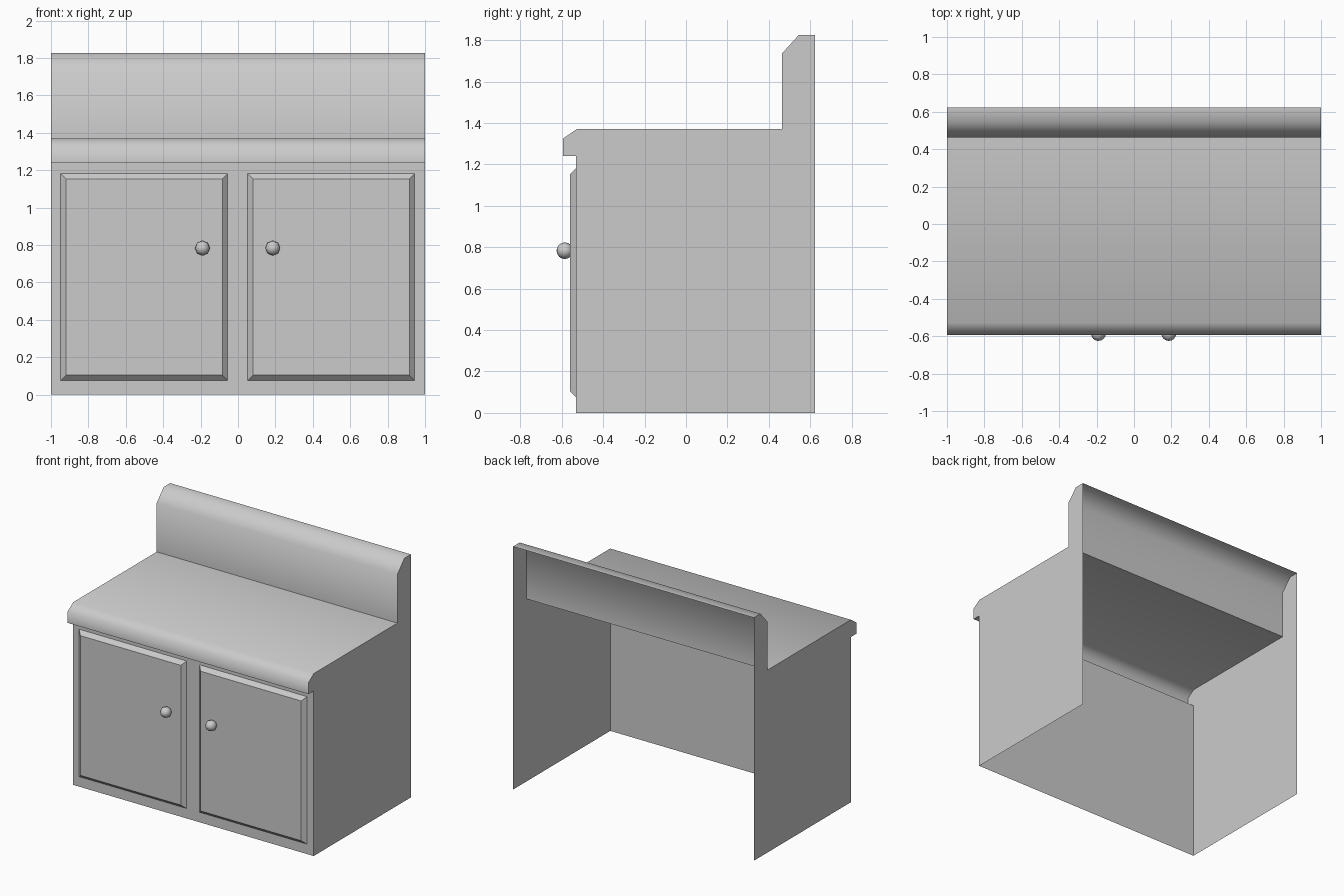
import bpy, bmesh, math
from mathutils import Matrix

if "Cube" in bpy.data.objects:
    bpy.data.objects.remove(bpy.data.objects["Cube"])


def finish(bm, name, smooth_angle=None):
    mesh = bpy.data.meshes.new(name)
    bm.to_mesh(mesh)
    bm.free()
    ob = bpy.data.objects.new(name, mesh)
    bpy.context.collection.objects.link(ob)
    if smooth_angle is not None:
        bpy.ops.object.select_all(action='DESELECT')
        ob.select_set(True)
        bpy.context.view_layer.objects.active = ob
        bpy.ops.object.shade_smooth_by_angle(angle=math.radians(smooth_angle))
    return ob


# Cabinet shell: side profile (y, z) swept across x, open at back and bottom
profile = [(-0.53, 0), (-0.53, 1.24), (-0.593, 1.24), (-0.593, 1.325),
           (-0.528, 1.37), (0.463, 1.37), (0.463, 1.735), (0.545, 1.825),
           (0.623, 1.825), (0.623, 0)]
bm = bmesh.new()
right = [bm.verts.new((1, y, z)) for y, z in profile]
left = [bm.verts.new((-1, y, z)) for y, z in profile]
for i in range(len(profile) - 2):
    bm.faces.new((right[i], right[i + 1], left[i + 1], left[i]))
bm.faces.new(right[::-1])
bm.faces.new(left)
finish(bm, "cabinet_shell", 60)


def rect(bm, x0, x1, z0, z1, y):
    return [bm.verts.new(p) for p in
            ((x0, y, z0), (x1, y, z0), (x1, y, z1), (x0, y, z1))]


def door(name, x0, x1):
    # Bevelled raised panel standing on the cabinet front
    bm = bmesh.new()
    z0, z1, b = 0.075, 1.182, 0.029
    outer = rect(bm, x0, x1, z0, z1, -0.53)
    inner = rect(bm, x0 + b, x1 - b, z0 + b, z1 - b, -0.559)
    bm.faces.new(inner)
    for i in range(4):
        j = (i + 1) % 4
        bm.faces.new((outer[i], outer[j], inner[j], inner[i]))
    finish(bm, name)


def knob(name, x):
    # Low-poly ball, poles facing front and back
    bm = bmesh.new()
    bmesh.ops.create_uvsphere(
        bm, u_segments=8, v_segments=8, radius=0.04,
        matrix=Matrix.Translation((x, -0.585, 0.783)) @ Matrix.Rotation(math.pi / 2, 4, 'X'))
    finish(bm, name, 60)


door("left_door", -0.948, -0.055)
door("right_door", 0.052, 0.945)
knob("left_knob", -0.19)
knob("right_knob", 0.186)
